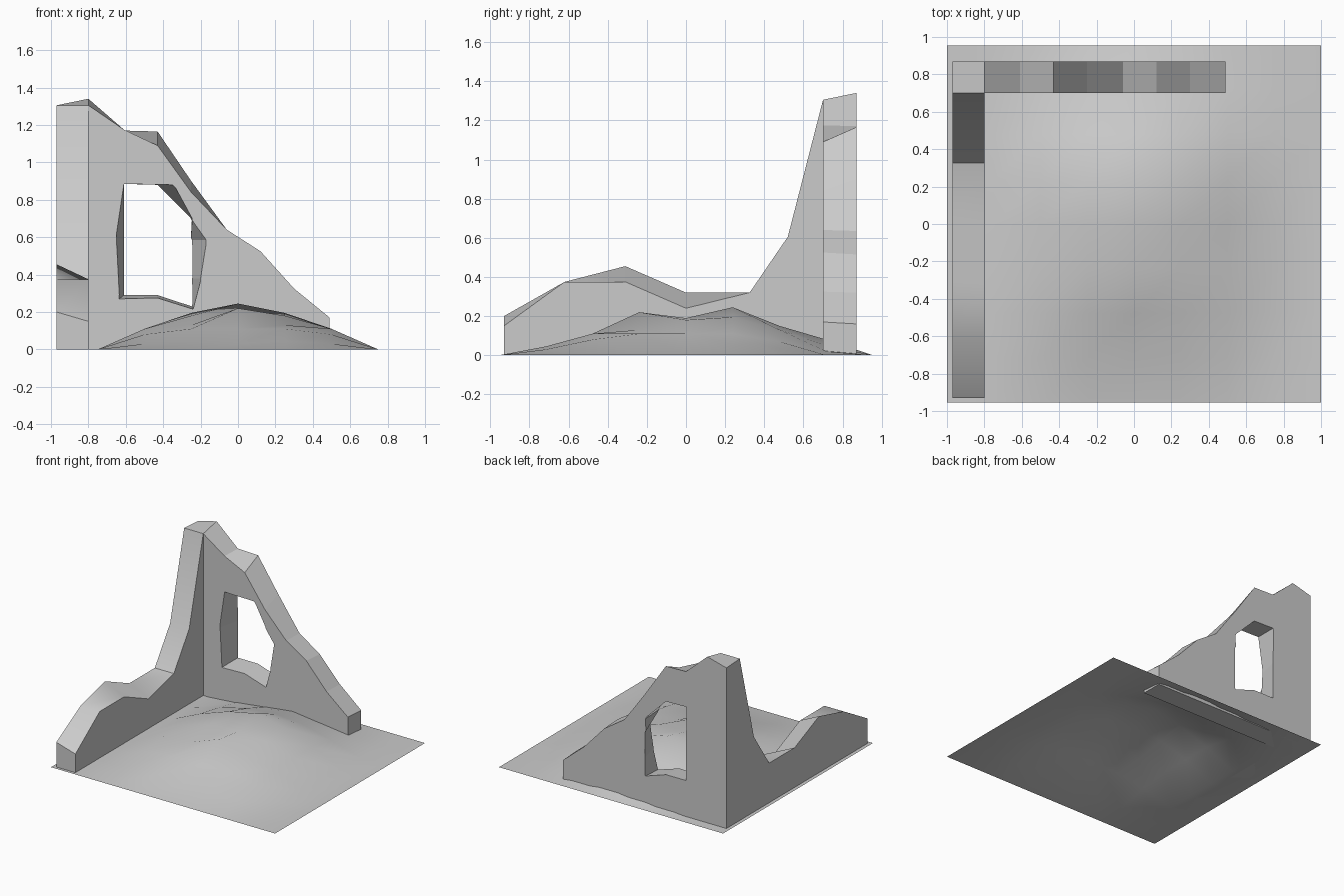
import bpy, bmesh

if "Cube" in bpy.data.objects:
    bpy.data.objects.remove(bpy.data.objects["Cube"])


def make_object(name, bm):
    bmesh.ops.recalc_face_normals(bm, faces=bm.faces[:])
    me = bpy.data.meshes.new(name)
    bm.to_mesh(me)
    bm.free()
    ob = bpy.data.objects.new(name, me)
    bpy.context.collection.objects.link(ob)
    return ob


def activate(ob):
    bpy.ops.object.select_all(action='DESELECT')
    ob.select_set(True)
    bpy.context.view_layer.objects.active = ob


def wall_strip(bm, stations, start_cap=True, last_b_side=True):
    """Loft (point a, top a, point b, top b) stations standing on z = 0."""
    rings = []
    for (ax, ay), az, (bx, by), bz in stations:
        rings.append([bm.verts.new(p) for p in
                      ((ax, ay, 0), (ax, ay, az), (bx, by, bz), (bx, by, 0))])
    last = len(rings) - 2
    for n, (r, s) in enumerate(zip(rings, rings[1:])):
        for k in range(4):
            if k == 2 and n == last and not last_b_side:
                continue
            m = (k + 1) % 4
            bm.faces.new((r[k], r[m], s[m], s[k]))
    if start_cap:
        bm.faces.new(rings[0])
    bm.faces.new(rings[-1])


# Rolling ground: gentle mound on an 8 x 8 grid
heights = {1: (0.03, 0.045, 0.03), 2: (0.11, 0.11, 0.08), 3: (0.22, 0.13, 0.11),
           4: (0.19, 0.18, 0.11), 5: (0.245, 0.195, 0.11), 6: (0.15, 0.13, 0.07),
           7: (0.08, 0.05, 0.02)}
bm = bmesh.new()
bmesh.ops.create_grid(bm, x_segments=8, y_segments=8, size=1)
for v in bm.verts:
    i, j = abs(round(v.co.x * 4)), round(v.co.y * 4) + 4
    v.co.y *= 0.955
    if i < 3 and j in heights:
        v.co.z = heights[j][i]
ground = make_object("ground", bm)
for p in ground.data.polygons:
    p.use_smooth = True
if ground.data.polygons[0].normal.z < 0:
    ground.data.flip_normals()

# Ruined corner walls: broken tops differ between the two sides
X0, X1, Y0, Y1 = -0.97, -0.80, 0.70, 0.87
left = [(-0.93, 0.20, 0.15), (-0.62, 0.375, 0.375), (-0.31, 0.455, 0.375),
        (0.0, 0.32, 0.24), (0.325, 0.32, 0.32), (0.52, 0.605, 0.605),
        (Y0, 1.305, 1.305), (Y1, 1.295, 1.34)]
back = [(X1, 1.34, 1.305), (-0.61, 1.17, 1.175), (-0.43, 1.165, 1.09),
        (-0.25, 0.90, 0.84), (-0.06, 0.635, 0.64), (0.12, 0.515, 0.525),
        (0.30, 0.32, 0.325), (0.49, 0.16, 0.17)]
bm = bmesh.new()
wall_strip(bm, [((X0, y), a, (X1, y), b) for y, a, b in left], last_b_side=False)
wall_strip(bm, [((x, Y1), a, (x, Y0), b) for x, a, b in back], start_cap=False)
bmesh.ops.remove_doubles(bm, verts=bm.verts[:], dist=0.0005)
walls = make_object("ruined_walls", bm)

# Window cutter: ragged front outline tapering to a straighter back outline
front = [(-0.61, 0.885), (-0.35, 0.88), (-0.245, 0.70), (-0.17, 0.585), (-0.20, 0.38),
         (-0.24, 0.215), (-0.43, 0.275), (-0.635, 0.27), (-0.65, 0.59)]
rear = [(-0.61, 0.885), (-0.43, 0.88), (-0.247, 0.69), (-0.245, 0.585), (-0.245, 0.38),
        (-0.247, 0.23), (-0.43, 0.29), (-0.61, 0.29), (-0.61, 0.59)]
bm = bmesh.new()
loops = []
for t in (-0.1, 1.1):
    loops.append([bm.verts.new((a[0] + (b[0] - a[0]) * t, Y0 + (Y1 - Y0) * t,
                                a[1] + (b[1] - a[1]) * t)) for a, b in zip(front, rear)])
for k in range(len(front)):
    m = (k + 1) % len(front)
    bm.faces.new((loops[0][k], loops[0][m], loops[1][m], loops[1][k]))
for loop in loops:
    bm.faces.new(loop)
cutter = make_object("window_cutter", bm)
cutter.hide_render = True

activate(walls)
mod = walls.modifiers.new("window", 'BOOLEAN')
mod.operation = 'DIFFERENCE'
mod.solver = 'EXACT'
mod.object = cutter
bpy.ops.object.modifier_apply(modifier=mod.name)
bpy.data.objects.remove(cutter, do_unlink=True)

# Soft top on the left wall, crisp facets on the back wall
bpy.ops.object.shade_smooth_by_angle(angle=0.7)
for p in walls.data.polygons:
    if p.center.x > X1 + 0.01:
        p.use_smooth = False
